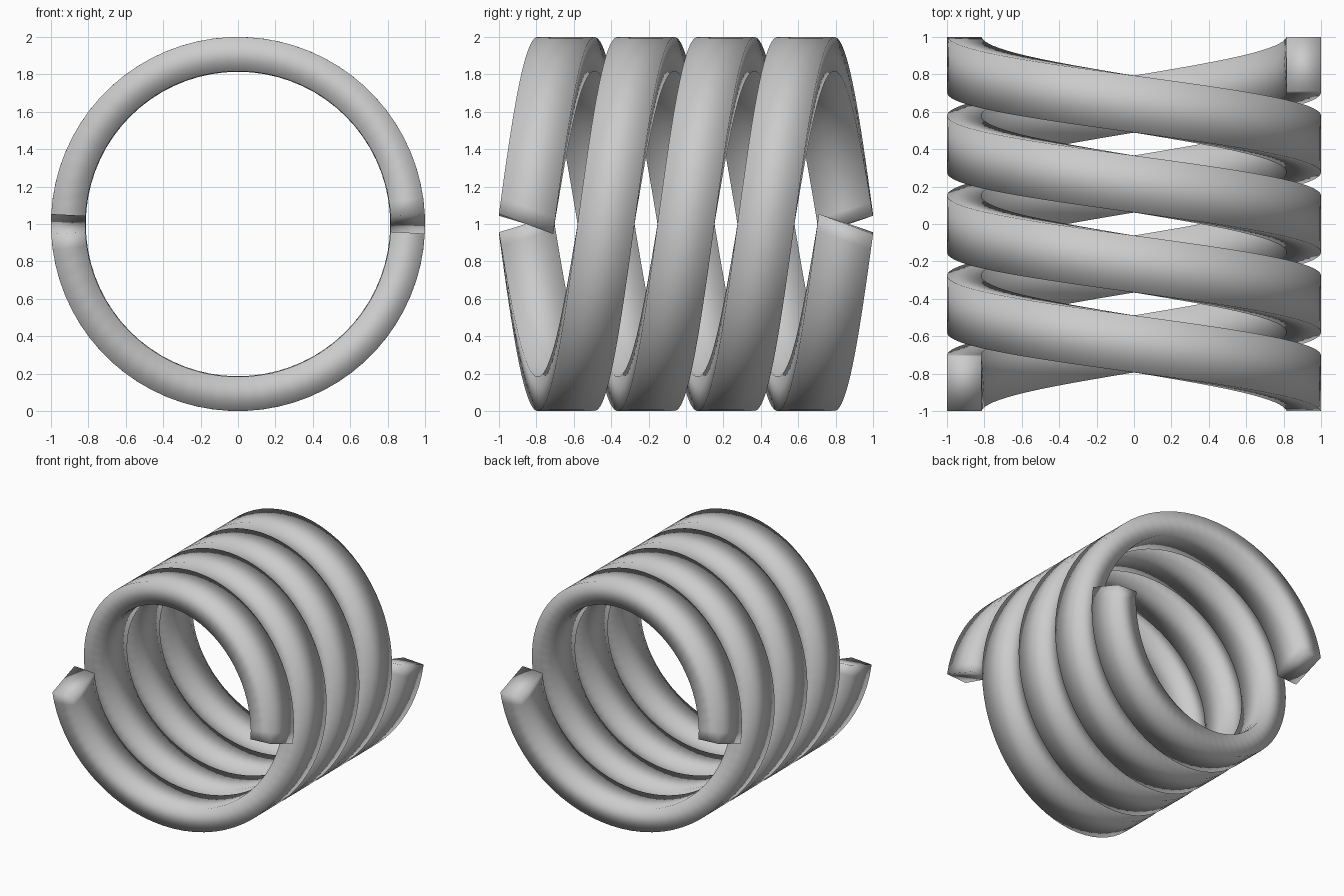
import bpy, bmesh, math

if "Cube" in bpy.data.objects:
    bpy.data.objects.remove(bpy.data.objects["Cube"])

R_OUT, R_IN = 1.0, 0.817    # coil radii
HALF_W = 0.145              # half width of the band along y
SKEW = 0.37                 # slant of the cut ends
PITCH = 0.855               # y advance per turn
TURNS, SEG = 2, 72          # turns per strand, steps per turn
SECTION = [(R_OUT, -HALF_W), (R_OUT, HALF_W), (R_IN, HALF_W), (R_IN, -HALF_W)]


def strand(name, start):
    """Sweep the rectangular section along a helix around the y axis."""
    bm = bmesh.new()
    rings = []
    n = TURNS * SEG
    for i in range(n + 1):
        t = 2 * math.pi * TURNS * i / n
        y = -PITCH * TURNS / 2 + PITCH * t / (2 * math.pi)
        ring = []
        for r, v in SECTION:
            a = start + t - SKEW * v
            ring.append(bm.verts.new((r * math.cos(a), y + v, 1 + r * math.sin(a))))
        rings.append(ring)
    for a, b in zip(rings, rings[1:]):
        for j in range(4):
            k = (j + 1) % 4
            bm.faces.new((a[j], a[k], b[k], b[j]))
    # end caps
    bm.faces.new(rings[0])
    bm.faces.new(rings[-1])
    bmesh.ops.recalc_face_normals(bm, faces=bm.faces)
    for f in bm.faces:
        f.smooth = True
    me = bpy.data.meshes.new(name)
    bm.to_mesh(me)
    bm.free()
    ob = bpy.data.objects.new(name, me)
    bpy.context.collection.objects.link(ob)


# two interleaved strands, half a turn apart
strand("coil_strand_a", 0.0)
strand("coil_strand_b", math.pi)
